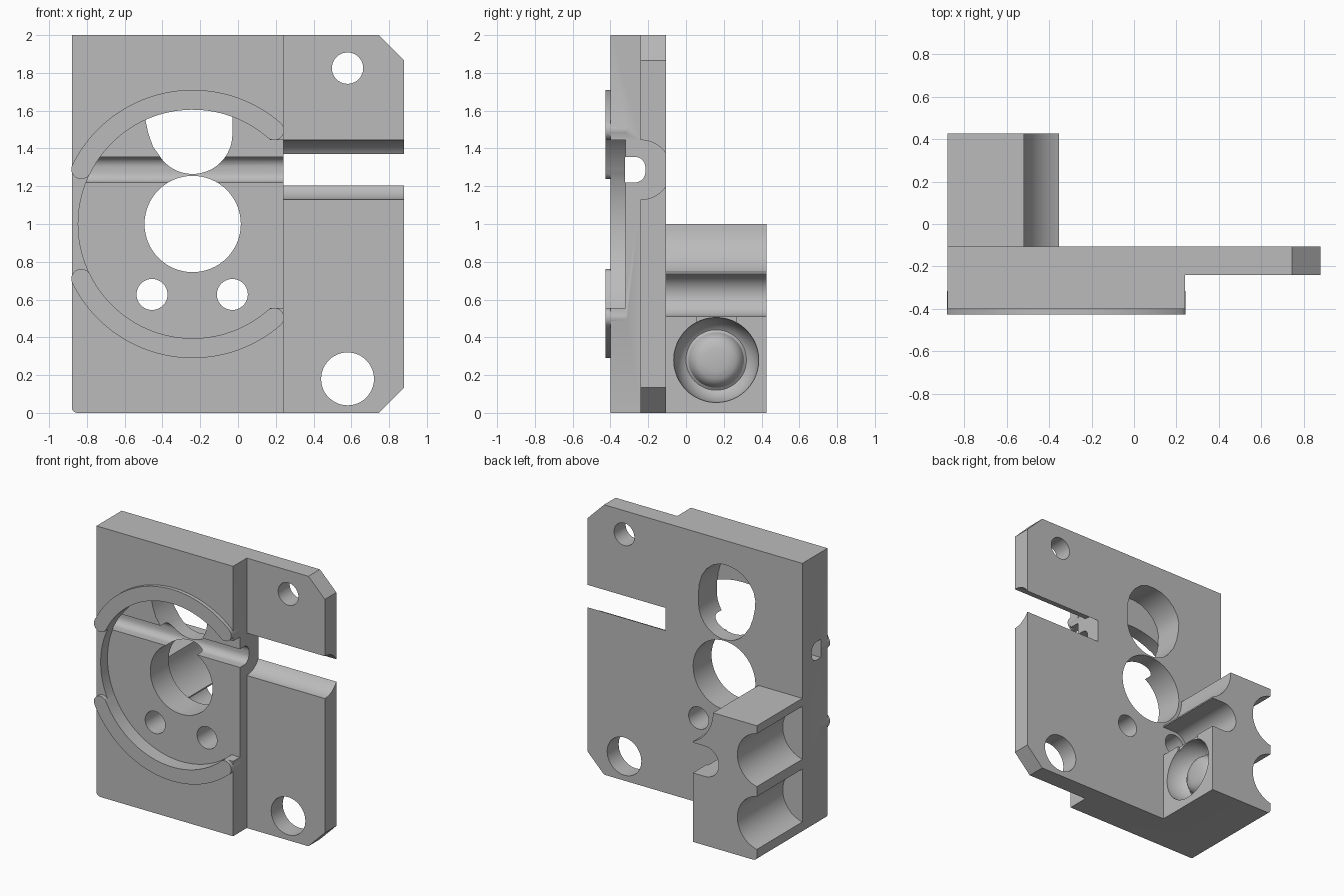
import bpy, bmesh, math
from mathutils import Matrix, Vector

if "Cube" in bpy.data.objects:
    bpy.data.objects.remove(bpy.data.objects["Cube"])

grey = bpy.data.materials.new("plain grey")
grey.diffuse_color = (0.5, 0.5, 0.5, 1)
grey.use_nodes = True
grey.node_tree.nodes["Principled BSDF"].inputs["Base Color"].default_value = grey.diffuse_color


def make_object(name, bm):
    bmesh.ops.recalc_face_normals(bm, faces=bm.faces)
    me = bpy.data.meshes.new(name)
    bm.to_mesh(me)
    bm.free()
    me.materials.append(grey)
    ob = bpy.data.objects.new(name, me)
    bpy.context.collection.objects.link(ob)
    return ob


def prism(name, pts, axis, a, b):
    """Extrude a profile: (x, z) points along y, or (y, z) points along x."""
    bm = bmesh.new()
    put = (lambda p, t: (p[0], t, p[1])) if axis == 'y' else (lambda p, t: (t, p[0], p[1]))
    lo = [bm.verts.new(put(p, a)) for p in pts]
    hi = [bm.verts.new(put(p, b)) for p in pts]
    bm.faces.new(lo)
    bm.faces.new(hi)
    n = len(pts)
    for i in range(n):
        j = (i + 1) % n
        bm.faces.new((lo[i], lo[j], hi[j], hi[i]))
    return make_object(name, bm)


def arc(cx, cz, r, a0, a1, n=16):
    return [(cx + r * math.cos(math.radians(a0 + (a1 - a0) * i / n)),
             cz + r * math.sin(math.radians(a0 + (a1 - a0) * i / n))) for i in range(n + 1)]


def circle(cx, cz, r, n=64):
    return arc(cx, cz, r, 0, 360, n)[:-1]


def rect(x0, x1, z0, z1):
    return [(x0, z0), (x1, z0), (x1, z1), (x0, z1)]


def combine(target, other, op):
    bpy.context.view_layer.objects.active = target
    m = target.modifiers.new("combine", 'BOOLEAN')
    m.operation = op
    m.solver = 'EXACT'
    m.object = other
    bpy.ops.object.modifier_apply(modifier=m.name)
    bpy.data.objects.remove(other)


def cut(target, *cutters):
    for c in cutters:
        combine(target, c, 'DIFFERENCE')


BACK, FRONT = -0.105, -0.40
CX, CZ = -0.24, 1.0
corner = arc(-0.85, 0.03, 0.03, 180, 270, 6)

# thick main plate with round recess open towards the right
plate = prism("mounting_plate", corner + [(0.24, 0), (0.24, 2), (-0.88, 2)], 'y', FRONT, BACK)
cut(plate,
    prism("recess", circle(CX, CZ, 0.606, 96), 'y', -0.6, -0.32),
    prism("recess_opening", rect(0.0, 0.4, 0.555, 1.445), 'y', -0.6, -0.32))

# raised arc ribs with rounded ends, mirrored about the centre height
A0, A1, R_IN, R_OUT = 49.0, 153.8, 0.605, 0.71
R_MID, R_CAP = (R_IN + R_OUT) / 2, (R_OUT - R_IN) / 2


def on_mid(a):
    return CX + R_MID * math.cos(math.radians(a)), CZ + R_MID * math.sin(math.radians(a))


rib = (arc(CX, CZ, R_OUT, A0, A1, 40)
       + arc(*on_mid(A1), R_CAP, A1, A1 + 180, 14)[1:-1]
       + arc(CX, CZ, R_IN, A1, A0, 40)
       + arc(*on_mid(A0), R_CAP, A0 + 180, A0 + 360, 14)[1:-1])
for side in (1, -1):
    pts = [(x, CZ + side * (z - CZ)) for x, z in rib]
    combine(plate, prism("arc_rib", pts, 'y', -0.427, -0.315), 'UNION')

# thin side plate with chamfered corners, round-bottomed slot and two holes
tab = prism("side_plate", [(0.2, 0), (0.745, 0), (0.88, 0.135), (0.88, 1.865),
                           (0.745, 2), (0.2, 2)], 'y', -0.24, BACK)
cut(tab,
    prism("slot", circle(-0.238, 1.287, 0.157), 'x', 0.1, 1.0),
    prism("small_hole", circle(0.58, 1.825, 0.083, 40), 'y', -1, 1),
    prism("large_hole", circle(0.58, 0.18, 0.14, 48), 'y', -1, 1))
combine(plate, tab, 'UNION')

# rear block with scalloped outer side, clearances and a domed pocket
block = prism("rear_block", corner + [(-0.355, 0), (-0.355, 1), (-0.88, 1)], 'y', -0.2, 0.427)
cut(block,
    prism("centre_clearance", circle(CX, CZ, 0.28), 'y', -1, 1),
    prism("screw_channel", arc(-0.455, 0.623, 0.112, 90, 270, 24)
          + [(-0.2, 0.511), (-0.2, 0.735)], 'y', -1, 1))
for z in (0.745, 0.28):
    cut(block, prism("side_groove", circle(-0.92, z, 0.2), 'y', -1, 1))

bm = bmesh.new()
profile = [(-0.30, 0), (-0.30, 0.225), (-0.375, 0.225), (-0.42, 0.215), (-0.46, 0.198),
           (-0.49, 0.175), (-0.50, 0.16), (-0.49, 0.147), (-0.465, 0.137),
           (-0.445, 0.122), (-0.43, 0.10), (-0.422, 0.06), (-0.42, 0)]
vs = [bm.verts.new((x, 0.16, 0.28 + r)) for x, r in profile]
es = [bm.edges.new(p) for p in zip(vs, vs[1:])]
bmesh.ops.spin(bm, geom=vs + es, cent=Vector((0, 0.16, 0.28)), axis=(1, 0, 0),
               angle=math.tau, steps=48)
bmesh.ops.remove_doubles(bm, verts=bm.verts, dist=1e-4)
cut(block, make_object("pocket", bm),
    prism("pocket_notch", rect(-0.368, -0.3, 0.45, 0.53), 'y', 0.055, 0.265))
combine(plate, block, 'UNION')

# egg-shaped rear opening, blind above the recess
egg = arc(CX, 1.475, 0.21, 220, 360, 30) + [
    (-0.028, 1.55), (-0.035, 1.62), (-0.055, 1.69), (-0.095, 1.75), (-0.15, 1.795),
    (-0.21, 1.818), (-0.27, 1.82), (-0.335, 1.808), (-0.395, 1.78), (-0.445, 1.735),
    (-0.48, 1.68), (-0.495, 1.62), (-0.49, 1.55), (-0.475, 1.48), (-0.45, 1.41)]
cut(plate, prism("rear_opening", egg, 'y', -0.325, 0.2))

# centre bore, screw holes and the cross channel
cut(plate, prism("centre_bore", circle(CX, CZ, 0.255), 'y', -1, 1))
for x in (-0.455, -0.03):
    cut(plate, prism("screw_hole", circle(x, 0.627, 0.082, 40), 'y', -1, 1))
channel = ([(-0.322, 1.22)] + arc(-0.27, 1.275, 0.055, 270, 360, 8)
           + arc(-0.27, 1.30, 0.055, 0, 90, 8) + [(-0.322, 1.355)])
cut(plate, prism("cross_channel", channel, 'x', -1.0, 0.3))

bpy.ops.object.select_all(action='DESELECT')
plate.select_set(True)
bpy.context.view_layer.objects.active = plate
bpy.ops.object.shade_smooth_by_angle(angle=math.radians(30))
